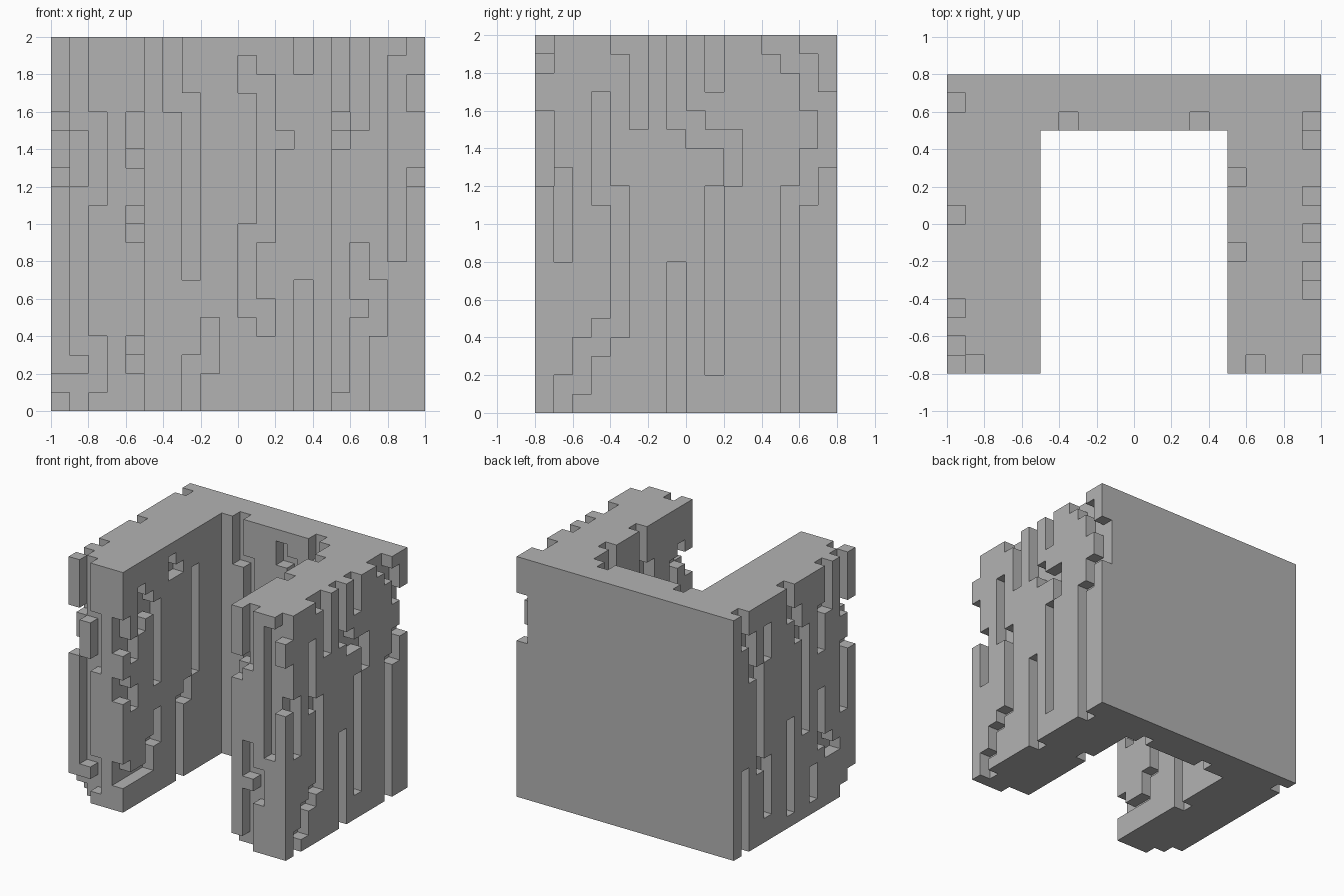
import bpy, bmesh, math
from mathutils import Vector

if "Cube" in bpy.data.objects:
    bpy.data.objects.remove(bpy.data.objects["Cube"])

UNIT = 0.1
HEIGHT = 20


def block(x_range, y_range):
    """All unit cells of a full-height rectangular wall."""
    return {(x, y, z) for x in range(*x_range) for y in range(*y_range)
            for z in range(HEIGHT)}


def carve(cells, grooves, place):
    """Remove vertical grooves, each given as (column, bottom, top)."""
    for column, bottom, top in grooves:
        for z in range(bottom, top):
            cells.discard(place(column) + (z,))


# Three walls in a U plan
cells = block((-10, -5), (-8, 8)) | block((5, 10), (-8, 8)) | block((-5, 5), (5, 8))

# Front ends of both arms
front_right_end = [(9, 18, 20), (9, 12, 16), (8, 8, 19), (6, 15, 20), (5, 14, 16),
                   (6, 6, 9), (7, 4, 7), (6, 0, 5), (5, 0, 1)]
front_left_end = [(-9, 15, 20), (-8, 11, 16), (-9, 3, 12), (-8, 1, 4), (-9, 0, 2),
                  (-10, 12, 16), (-10, 0, 2), (-6, 13, 16), (-6, 9, 11), (-6, 2, 4)]
carve(cells, front_right_end + front_left_end, lambda c: (c, -8))

# Inner face of the back wall
back_inner = [(-4, 16, 20), (-3, 7, 17), (-2, 2, 5), (-3, 0, 3), (0, 17, 19),
              (1, 9, 18), (2, 14, 15), (0, 5, 10), (1, 4, 6), (3, 18, 20), (3, 0, 7)]
carve(cells, back_inner, lambda c: (c, 5))

# Outer face on the +x side
plus_outer = [(-7, 8, 13), (-7, 0, 2), (-6, 1, 4), (-5, 3, 5), (-4, 4, 12),
              (-5, 11, 17), (-4, 19, 20), (-3, 15, 20), (-1, 15, 20), (0, 14, 16),
              (1, 14, 15), (2, 12, 15), (1, 2, 12), (1, 17, 20), (-1, 0, 8),
              (4, 19, 20), (5, 18, 20), (6, 16, 19), (7, 13, 17), (6, 11, 14), (5, 0, 12)]
carve(cells, plus_outer, lambda c: (9, c))

# Outer face on the -x side
minus_outer = [(6, 17, 20), (5, 14, 18), (4, 6, 15), (3, 2, 7), (3, 15, 18), (6, 0, 7),
               (0, 17, 20), (-1, 15, 18), (-2, 7, 16), (0, 1, 9), (-5, 16, 20),
               (-4, 13, 17), (-4, 5, 10), (-5, 4, 6), (-6, 4, 5), (-3, 1, 4),
               (-7, 15, 20), (-7, 7, 13), (-7, 0, 1)]
carve(cells, minus_outer, lambda c: (-10, c))

# Inner faces of the two arms
minus_inner = [(1, 8, 17), (-1, 0, 7), (0, 6, 8), (-4, 9, 16), (-2, 17, 19), (-1, 17, 18),
               (-6, 14, 18), (-5, 15, 17), (-7, 12, 14), (-7, 8, 10), (-5, 2, 5),
               (-4, 4, 7), (-6, 2, 3), (-7, 2, 3)]
plus_inner = [(2, 15, 20), (1, 9, 16), (-2, 16, 20), (-3, 8, 17), (-7, 15, 17),
              (-6, 11, 16), (-5, 3, 8), (0, 0, 6), (3, 3, 8)]
carve(cells, minus_inner, lambda c: (-6, c))
carve(cells, plus_inner, lambda c: (5, c))

# Skin of the carved walls: one quad per exposed cell side
bm = bmesh.new()
corners = {}


def corner(position):
    key = tuple(round(v) for v in position)
    if key not in corners:
        corners[key] = bm.verts.new(Vector(key) * UNIT)
    return corners[key]


for cell in sorted(cells):
    for axis in range(3):
        for side in (0, 1):
            step = [0, 0, 0]
            step[axis] = 2 * side - 1
            if tuple(a + b for a, b in zip(cell, step)) in cells:
                continue
            u, v, base = Vector((0, 0, 0)), Vector((0, 0, 0)), Vector(cell)
            u[(axis + 1) % 3] = 1
            v[(axis + 2) % 3] = 1
            base[axis] += side
            loop = [base, base + u, base + u + v, base + v]
            bm.faces.new([corner(p) for p in (loop if side else reversed(loop))])

# Merge coplanar quads into large flat faces
bmesh.ops.dissolve_limit(bm, angle_limit=math.radians(1), verts=bm.verts[:],
                         edges=bm.edges[:])
mesh = bpy.data.meshes.new("grooved_walls")
bm.to_mesh(mesh)
bm.free()

# Plain grey material
grey = bpy.data.materials.new("plain_grey")
grey.use_nodes = True
colour = (0.45, 0.45, 0.45, 1)
grey.diffuse_color = colour
grey.node_tree.nodes["Principled BSDF"].inputs["Base Color"].default_value = colour
mesh.materials.append(grey)

walls = bpy.data.objects.new("grooved_walls", mesh)
bpy.context.collection.objects.link(walls)
